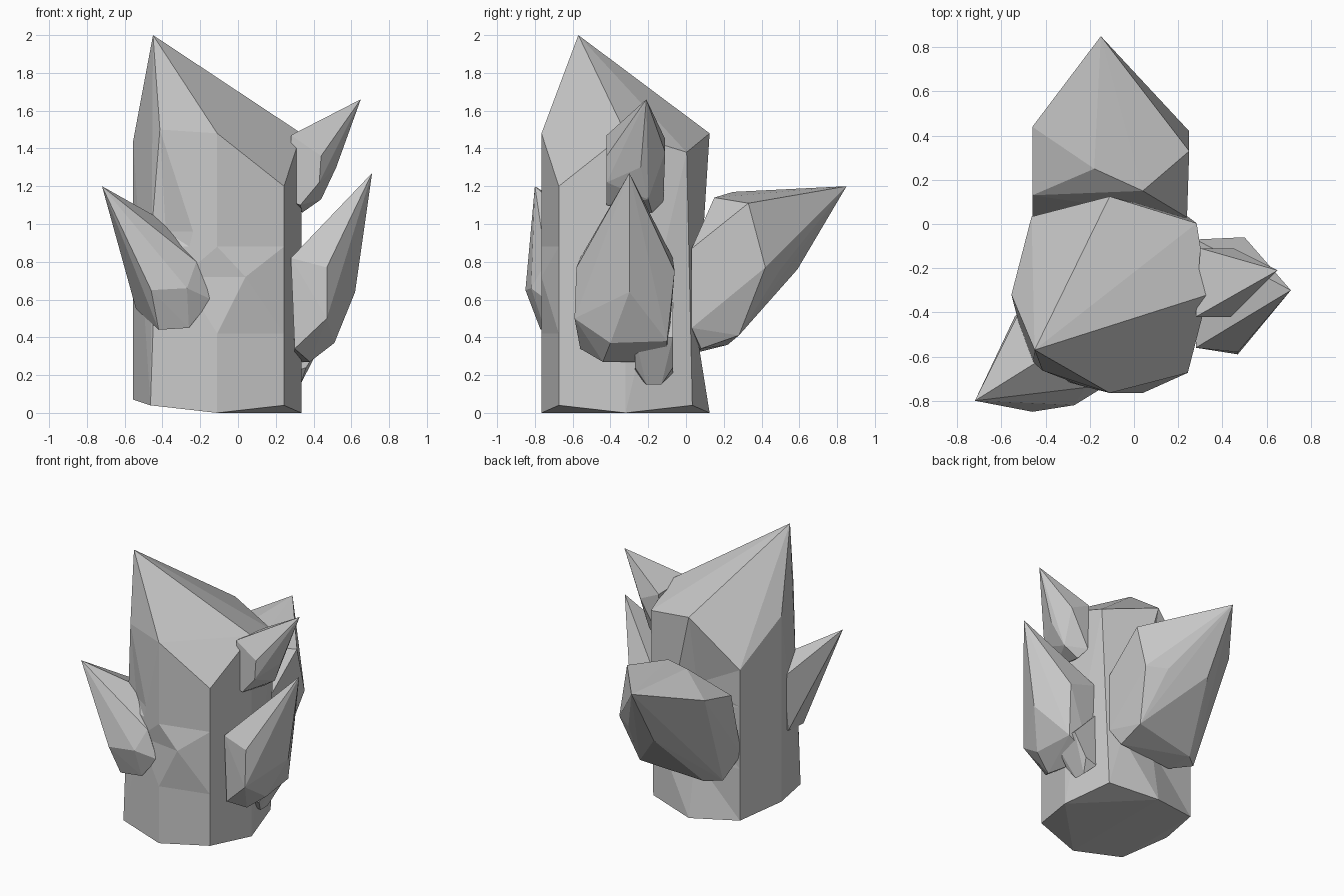
import bpy
import bmesh
from math import cos, sin, pi, radians

# Remove only the default cube
default_cube = bpy.data.objects.get("Cube")
if default_cube:
    bpy.data.objects.remove(default_cube, do_unlink=True)

# Single stone colour
stone = bpy.data.materials.new("grey_crystal")
stone.use_nodes = True
grey = (0.58, 0.58, 0.58, 1)
stone.diffuse_color = grey
shader = stone.node_tree.nodes["Principled BSDF"]
shader.inputs["Base Color"].default_value = grey
shader.inputs["Roughness"].default_value = 0.8


def crystal(name, corners, dents=()):
    """Wrap a flat-faced crystal around its corners, then shift points on its waist."""
    bm = bmesh.new()
    for corner in corners:
        bm.verts.new(corner)
    bmesh.ops.convex_hull(bm, input=bm.verts[:])
    loose = [v for v in bm.verts if not v.link_faces]
    bmesh.ops.delete(bm, geom=loose, context='VERTS')
    bmesh.ops.dissolve_limit(bm, angle_limit=radians(2),
                             verts=bm.verts[:], edges=bm.edges[:])
    for x, y, height, push_x, push_y in dents:
        bmesh.ops.bisect_plane(bm, geom=bm.verts[:] + bm.edges[:] + bm.faces[:],
                               plane_co=(0, 0, height), plane_no=(0, 0, 1))
        ring = [v for v in bm.verts if abs(v.co.z - height) < 0.001]
        nearest = min(ring, key=lambda v: (v.co.x - x) ** 2 + (v.co.y - y) ** 2)
        nearest.co.x += push_x
        nearest.co.y += push_y
    bmesh.ops.triangulate(bm, faces=[f for f in bm.faces if len(f.verts) > 3])
    bmesh.ops.recalc_face_normals(bm, faces=bm.faces[:])
    mesh = bpy.data.meshes.new(name)
    bm.to_mesh(mesh)
    bm.free()
    mesh.materials.append(stone)
    obj = bpy.data.objects.new(name, mesh)
    bpy.context.collection.objects.link(obj)


# Trunk: eight-sided column with a slanted, chipped top and an off-centre peak
trunk_centre_x, trunk_centre_y = -0.11, -0.32
rim_heights = [1.48, 1.38, 1.48, 1.15, 1.44, 1.5, 1.48, 1.2]
base_heights = [0, .04, 0, .04, .07, .04, 0, .04]
rim_shift = {1: (.04, -.03), 5: (.05, .01)}
trunk = [(-.45, -.57, 2)]
for side, (rim, base) in enumerate(zip(rim_heights, base_heights)):
    angle = side * pi / 4
    radius = 0.5 if side % 2 else 0.445
    x = trunk_centre_x + radius * cos(angle)
    y = trunk_centre_y + radius * sin(angle)
    shift_x, shift_y = rim_shift.get(side, (0, 0))
    trunk += [(x, y, base), (x + shift_x, y + shift_y, rim)]
crystal("trunk_crystal", trunk, dents=[
    (-.11, .12, .42, 0, -.07),
    (-.11, .12, .88, 0, -.07),
    (-.44, -.66, .96, .05, .03),
    (-.11, -.77, .72, .15, 0),
])

# Front shard, leaning out to the model's right
crystal("front_shard", [
    (-.72, -.8, 1.2),
    (-.46, -.85, .65), (-.27, -.82, .66), (-.14, -.74, .6),
    (-.22, -.74, .8), (-.4, -.6, 1.02), (-.52, -.4, .95),
    (-.56, -.6, .7), (-.54, -.42, .55),
    (-.42, -.77, .44), (-.26, -.75, .45), (-.3, -.5, .6),
])

# Large lower shard on the left side
crystal("lower_side_shard", [
    (.71, -.3, 1.27),
    (.47, -.58, .77), (.28, -.56, .82), (.28, -.07, .82),
    (.5, -.06, .75), (.62, -.3, .64), (.47, -.59, .5),
    (.51, -.4, .37), (.48, -.1, .38),
    (.3, -.56, .34), (.38, -.44, .27), (.3, -.1, .27),
])

# Rounded stub hanging under the lower shard
crystal("lower_side_stub", [
    (x, y, z)
    for y in (-.27, -.07)
    for x, z in ((.27, .21), (.36, .24), (.46, .4), (.27, .6))
] + [(.33, y, .15) for y in (-.21, -.13)])

# Upper shard on the left side
crystal("upper_side_shard", [
    (.65, -.21, 1.66),
    (.28, -.42, 1.12), (.33, -.42, 1.1), (.43, -.42, 1.22),
    (.44, -.42, 1.36), (.28, -.42, 1.47),
    (.3, -.12, 1.12), (.34, -.18, 1.06),
    (.44, -.2, 1.13), (.52, -.24, 1.3),
    (.45, -.11, 1.38), (.3, -.11, 1.45), (.3, -.28, 1.47),
])

# Broad rear shard, rooted in the trunk
crystal("rear_shard", [
    (-.15, .85, 1.2),
    (.25, .33, 1.11), (.04, .15, 1.14), (-.18, .25, 1.17),
    (-.46, .44, 1.08), (-.46, .13, 1),
    (.25, .42, .77), (.12, .5, .76), (-.15, .59, .76),
    (-.46, .01, .52), (.24, .03, .87), (.24, .03, .45),
    (.18, .28, .41), (-.3, .22, .36), (-.4, .14, .36),
    (.18, .08, .34), (-.25, .06, .32),
])
